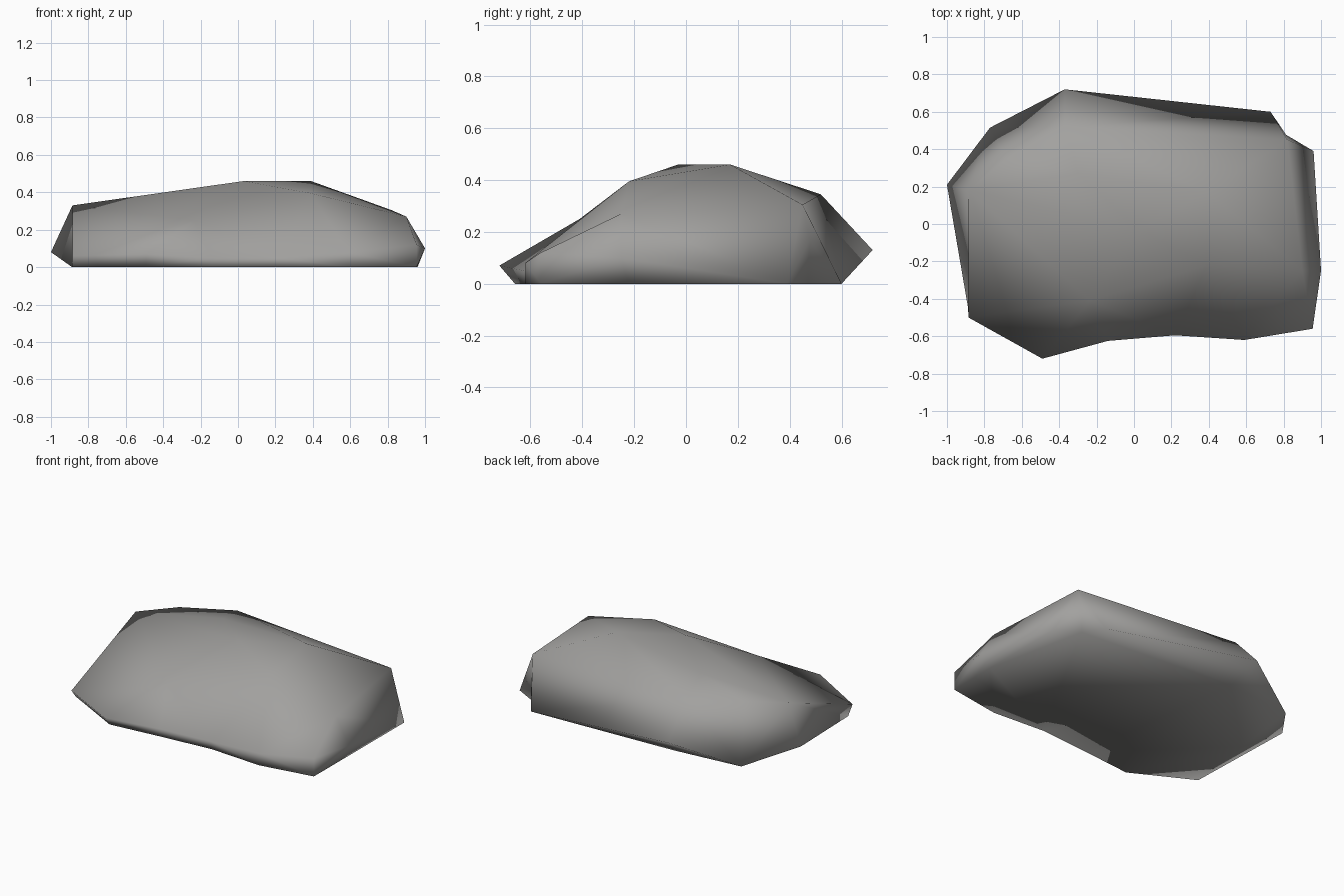
import bpy
import bmesh
from mathutils import Vector
from mathutils.geometry import delaunay_2d_cdt

if "Cube" in bpy.data.objects:
    bpy.data.objects.remove(bpy.data.objects["Cube"])

# Widest outline of the rock seen from above, counter-clockwise
rim = [
    (-.885, -.50, .06), (-.49, -.72, .07), (-.14, -.625, .05), (.22, -.595, .05),
    (.59, -.62, .08), (.955, -.56, .12), (1.0, -.25, .10), (.96, .39, 0),
    (.813, .477, .17), (.73, .60, 0), (-.37, .72, .13), (-.77, .515, 0),
    (-1.0, .21, .08), (-.887, -.45, 0),
]
# Tucked-in foot below the outline: outline index -> ground position
foot = {0: (-.885, -.45), 1: (-.49, -.66), 6: (.957, -.22), 8: (.81, .47),
        10: (-.30, .56), 12: (-.83, .03)}
# Corners of the upper surface
crown = {
    "left": (-.885, .18, .33), "left_back": (-.68, .35, .35), "back": (-.37, .52, .345),
    "saddle": (-.30, .27, .405), "peak_a": (.03, -.03, .46), "peak_b": (.39, .17, .46),
    "brow": (.39, -.22, .395), "right": (.90, -.25, .27), "front": (-.235, -.41, .25),
    "right_back": (.82, .45, .305),
}
n = len(rim)
idx = {name: n + i for i, name in enumerate(crown)}
points = [Vector(p) for p in rim + list(crown.values())]

# Ridge lines that must stay edges
ridges = [(idx[a], idx[b]) for a, b in (
    ("brow", "right"), ("back", "right_back"), ("peak_b", "brow"), ("front", "brow"),
    ("front", "left"), ("front", "peak_a"), ("peak_a", "peak_b"), ("peak_a", "brow"),
    ("peak_b", "right_back"), ("right", "right_back"), ("left", "left_back"),
    ("left_back", "back"), ("left", "peak_a"))]
ridges += [(idx["left"], 0), (idx["front"], 0), (idx["back"], 10)]
result = delaunay_2d_cdt([p.to_2d() for p in points], ridges, [list(range(n))], 1, 1e-5)
source = [o[0] for o in result[3]]

bm = bmesh.new()
verts = [bm.verts.new(p) for p in points]

# Upper surface
for face in result[2]:
    bm.faces.new([verts[source[i]] for i in face])

# Sides down to the foot
base = []
for i, p in enumerate(rim):
    if p[2] == 0:
        base.append(verts[i])
    elif i == 0:
        base.append(verts[n - 1])
    else:
        x, y = foot.get(i, p[:2])
        base.append(bm.verts.new((x, y, 0)))
for i in range(n):
    j = (i + 1) % n
    loop = []
    for v in (verts[i], base[i], base[j], verts[j]):
        if v not in loop:
            loop.append(v)
    if len(loop) > 2:
        bm.faces.new(loop)

# Flat underside
bm.faces.new(base[:0:-1])
bmesh.ops.triangulate(bm, faces=bm.faces[:])
bmesh.ops.recalc_face_normals(bm, faces=bm.faces[:])
for f in bm.faces:
    f.smooth = True

mesh = bpy.data.meshes.new("rock")
bm.to_mesh(mesh)
bm.free()
rock = bpy.data.objects.new("rock", mesh)
bpy.context.collection.objects.link(rock)

stone = bpy.data.materials.new("stone grey")
stone.diffuse_color = (.36, .355, .345, 1)
stone.use_nodes = True
stone.node_tree.nodes["Principled BSDF"].inputs["Base Color"].default_value = stone.diffuse_color
mesh.materials.append(stone)
